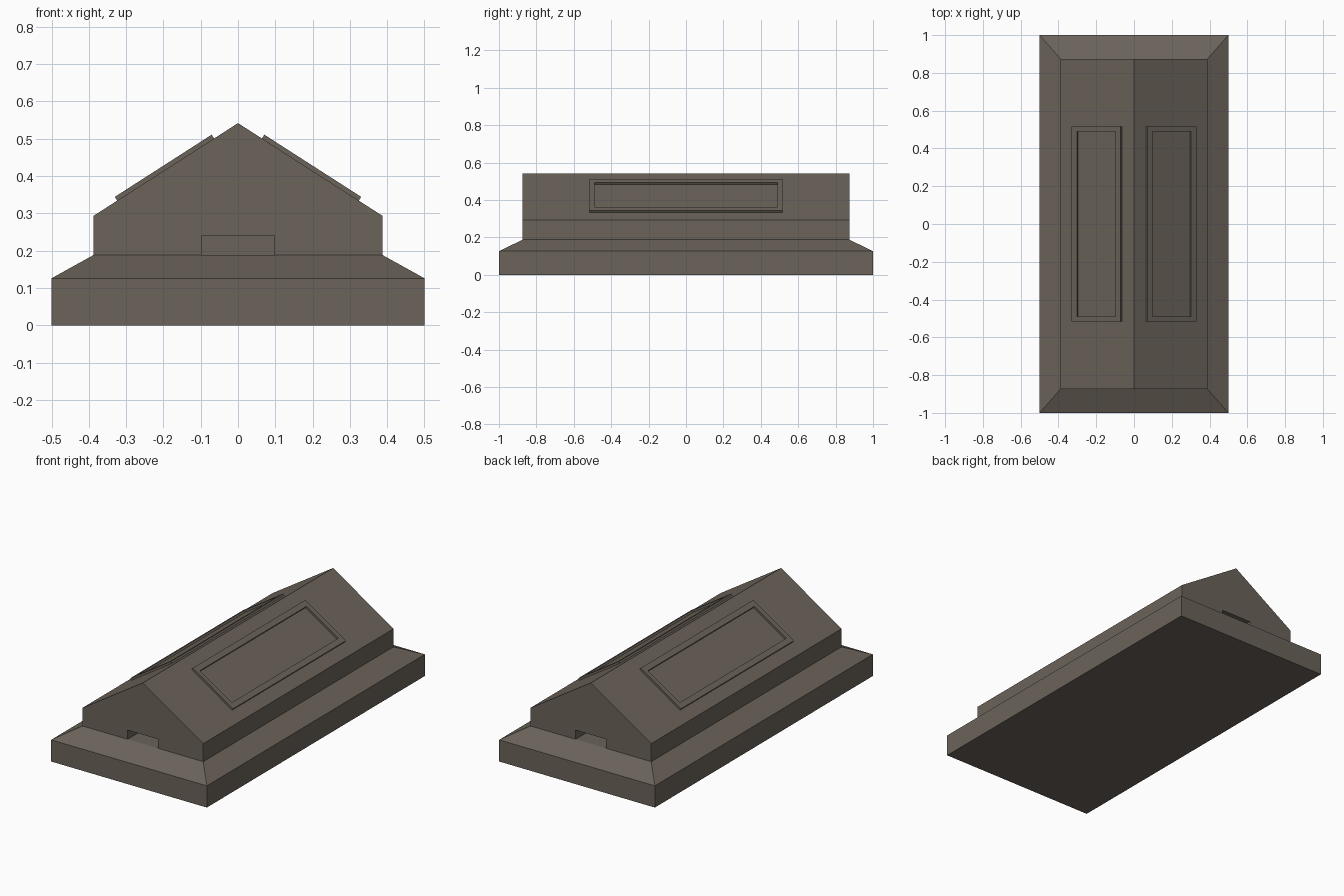
import bpy, bmesh, math
from mathutils import Vector

if "Cube" in bpy.data.objects:
    bpy.data.objects.remove(bpy.data.objects["Cube"])

stone = bpy.data.materials.new("weathered_brown_stone")
stone.diffuse_color = (0.147, 0.125, 0.102, 1)
stone.use_nodes = True
stone.node_tree.nodes["Principled BSDF"].inputs["Base Color"].default_value = stone.diffuse_color

HX, HY = 0.388, 0.873              # half size of the gabled body
Z_LEDGE, Z_EAVE, Z_RIDGE = 0.188, 0.293, 0.542


def finish(name, bm):
    bmesh.ops.recalc_face_normals(bm, faces=bm.faces)
    mesh = bpy.data.meshes.new(name)
    bm.to_mesh(mesh)
    bm.free()
    mesh.materials.append(stone)
    obj = bpy.data.objects.new(name, mesh)
    bpy.context.collection.objects.link(obj)
    return obj


def loft(name, rings):
    """Closed solid through matching rings of points."""
    bm = bmesh.new()
    loops = [[bm.verts.new(p) for p in ring] for ring in rings]
    n = len(loops[0])
    for a, b in zip(loops, loops[1:]):
        for i in range(n):
            j = (i + 1) % n
            bm.faces.new((a[i], a[j], b[j], b[i]))
    bm.faces.new(loops[0][::-1])
    bm.faces.new(loops[-1])
    return finish(name, bm)


def rect(x, y, z):
    return [(-x, -y, z), (x, -y, z), (x, y, z), (-x, y, z)]


# Plinth with a sloped shoulder
loft("plinth", [rect(0.5, 1, 0), rect(0.5, 1, 0.126), rect(HX, HY, Z_LEDGE)])

# Gabled body
gable = [(-HX, Z_LEDGE), (HX, Z_LEDGE), (HX, Z_EAVE), (0, Z_RIDGE), (-HX, Z_EAVE)]
body = loft("gabled_body", [[(x, y, z) for x, z in gable] for y in (-HY, HY)])

# Low slot recessed into each gable end
for side in (-1, 1):
    y0, y1 = side * (HY + 0.1), side * (HY - 0.125)
    cutter = loft("slot_cutter", [[(x, y, z) for x, z in
                  ((-0.098, 0.1), (0.098, 0.1), (0.098, 0.241), (-0.098, 0.241))]
                  for y in (y0, y1)])
    cutter.hide_render = True
    mod = body.modifiers.new("slot", 'BOOLEAN')
    mod.operation = 'DIFFERENCE'
    mod.solver = 'EXACT'
    mod.object = cutter
    bpy.context.view_layer.objects.active = body
    bpy.ops.object.modifier_apply(modifier=mod.name)
    bpy.data.objects.remove(cutter)

# Raised rectangular frames on both roof slopes
slope = (Z_RIDGE - Z_EAVE) / HX
for side, label in ((-1, "left"), (1, "right")):
    normal = Vector((side * slope, 0, 1)).normalized()

    def ring(x0, x1, y, lift):
        return [Vector((side * x, yy, Z_RIDGE - slope * x)) + normal * lift
                for x, yy in ((x0, -y), (x1, -y), (x1, y), (x0, y))]

    bm = bmesh.new()
    rings = [ring(0.064, 0.324, 0.517, -0.002), ring(0.064, 0.324, 0.517, 0.012),
             ring(0.092, 0.296, 0.489, 0.012), ring(0.092, 0.296, 0.489, -0.002)]
    loops = [[bm.verts.new(p) for p in r] for r in rings]
    for k in range(4):
        a, b = loops[k], loops[(k + 1) % 4]
        for i in range(4):
            j = (i + 1) % 4
            bm.faces.new((a[i], a[j], b[j], b[i]))
    finish(label + "_roof_frame", bm)
